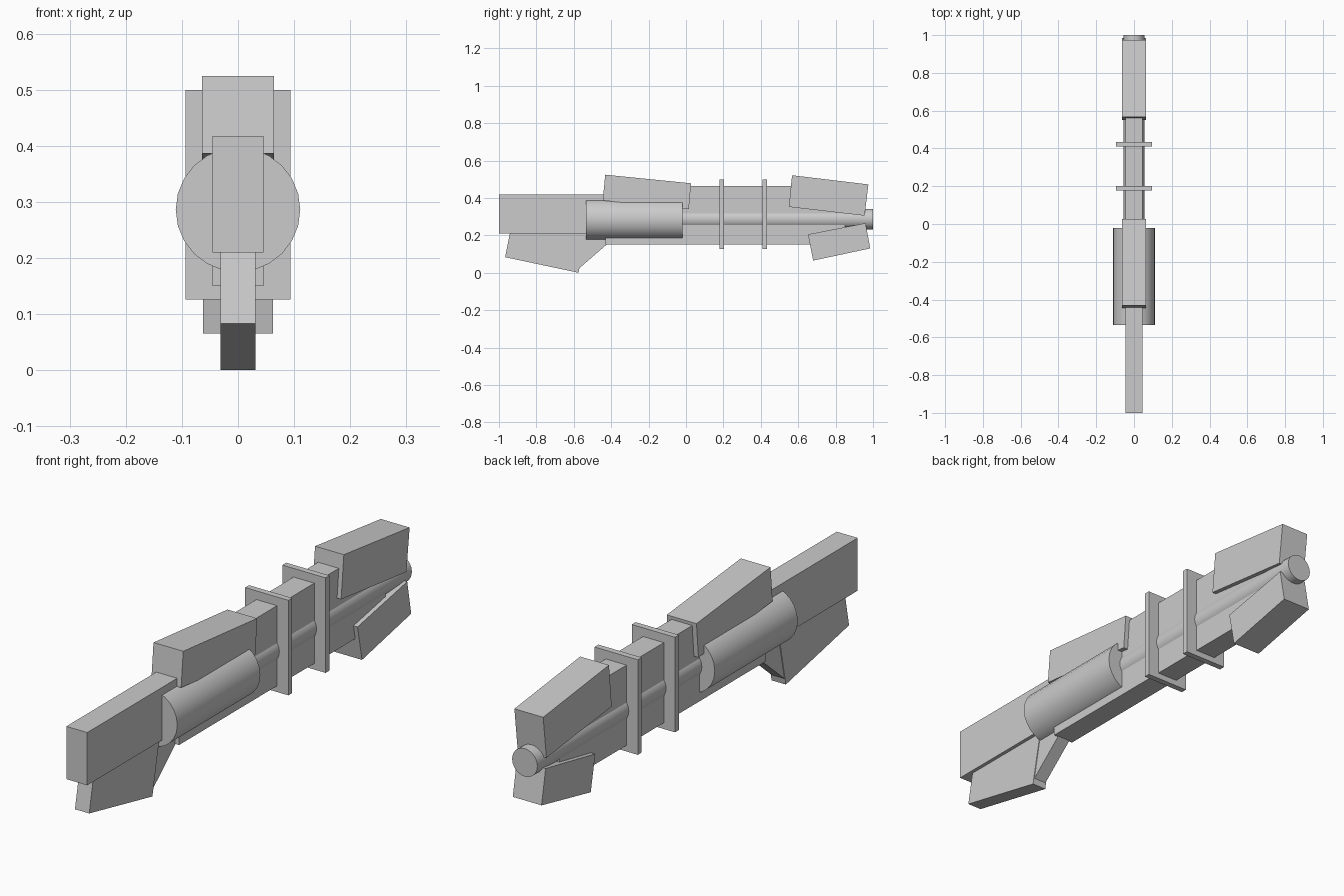
import bpy, bmesh, math
from mathutils import Matrix

if "Cube" in bpy.data.objects:
    bpy.data.objects.remove(bpy.data.objects["Cube"])


def plate(name, profile, half):
    """Extrude a (y, z) outline symmetrically across x."""
    bm = bmesh.new()
    face = bm.faces.new([bm.verts.new((-half, y, z)) for y, z in profile])
    ext = bmesh.ops.extrude_face_region(bm, geom=[face])
    moved = [g for g in ext["geom"] if isinstance(g, bmesh.types.BMVert)]
    bmesh.ops.translate(bm, verts=moved, vec=(2 * half, 0, 0))
    bmesh.ops.recalc_face_normals(bm, faces=bm.faces)
    return add(name, bm)


def block(name, y0, y1, z0, z1, half):
    return plate(name, [(y0, z0), (y1, z0), (y1, z1), (y0, z1)], half)


def tube(name, y0, y1, z, radius, sides=24):
    """Capped cylinder along y."""
    bm = bmesh.new()
    m = Matrix.Translation((0, (y0 + y1) / 2, z)) @ Matrix.Rotation(math.pi / 2, 4, 'X')
    bmesh.ops.create_cone(bm, cap_ends=True, segments=sides, radius1=radius,
                          radius2=radius, depth=y1 - y0, matrix=m)
    ob = add(name, bm)
    bpy.ops.object.select_all(action='DESELECT')
    ob.select_set(True)
    bpy.context.view_layer.objects.active = ob
    bpy.ops.object.shade_smooth_by_angle(angle=math.radians(35))
    return ob


def add(name, bm):
    mesh = bpy.data.meshes.new(name)
    bm.to_mesh(mesh)
    bm.free()
    ob = bpy.data.objects.new(name, mesh)
    bpy.context.collection.objects.link(ob)
    return ob


# Main body and rear block
block("main_body", -0.43, 0.85, 0.15, 0.465, 0.045)
block("rear_block", -1.0, -0.42, 0.21, 0.417, 0.0455)

# Angled lower rear piece and its sloping brace
plate("lower_rear_block", [(-0.94, 0.22), (-0.967, 0.083), (-0.575, 0.0),
                           (-0.53, 0.22)], 0.031)
plate("rear_brace", [(-0.575, 0.02), (-0.425, 0.15), (-0.425, 0.22),
                     (-0.6, 0.22)], 0.028)

# Tilted covers
plate("rear_top_cover", [(-0.432, 0.524), (0.027, 0.478),
                         (0.015, 0.34), (-0.445, 0.386)], 0.0645)
plate("front_top_cover", [(0.567, 0.521), (0.975, 0.472),
                          (0.955, 0.305), (0.55, 0.352)], 0.0625)
plate("front_lower_cover", [(0.652, 0.205), (0.96, 0.265),
                            (0.985, 0.13), (0.68, 0.065)], 0.0625)

# Round housing and long tube
tube("round_housing", -0.535, -0.02, 0.286, 0.111)
tube("long_tube", -0.1, 1.0, 0.287, 0.055)

# Rectangular bands round the body
for i, y in enumerate((0.19, 0.421)):
    block(f"body_band_{i + 1}", y - 0.012, y + 0.012, 0.126, 0.499, 0.094)
